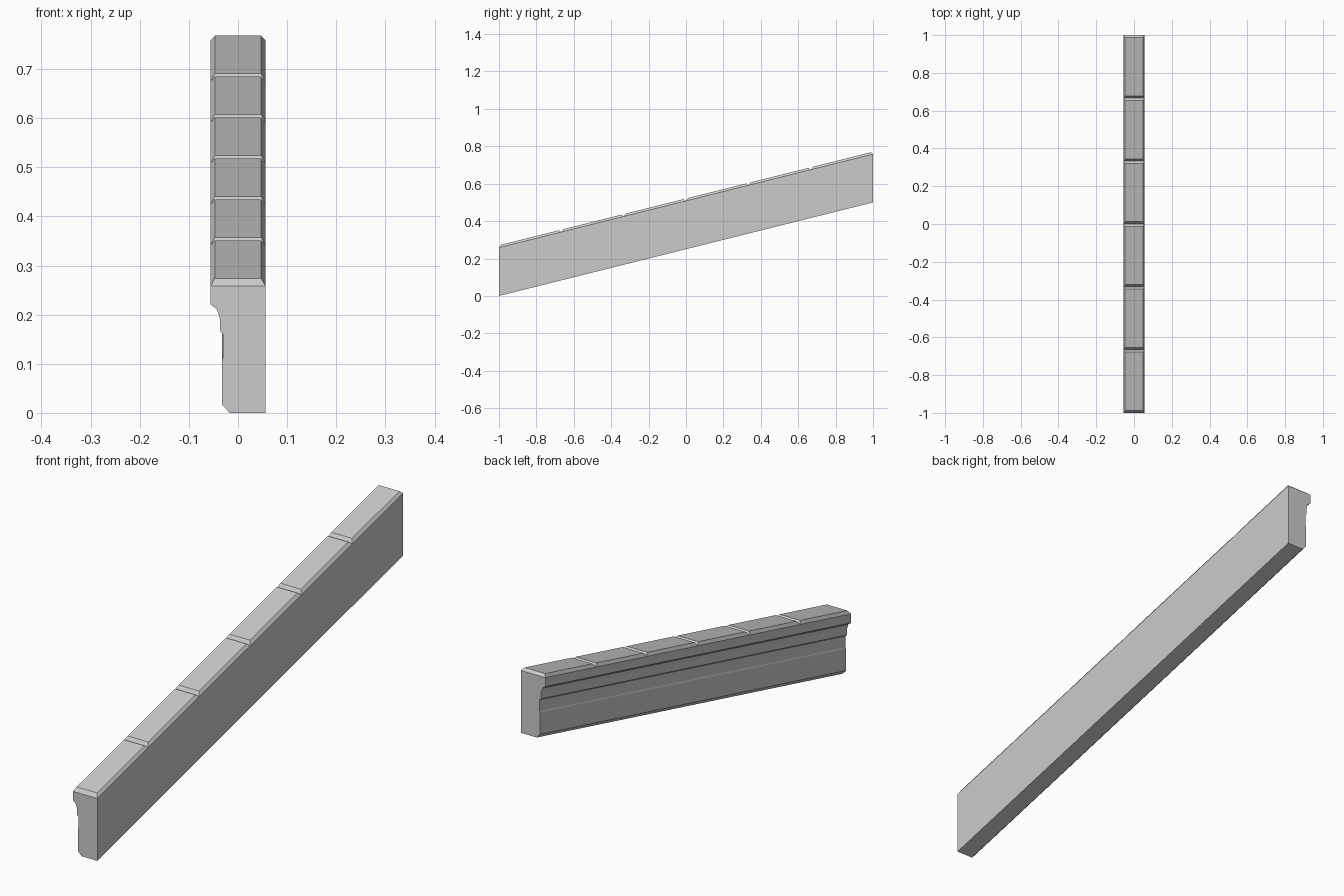
import bpy

if "Cube" in bpy.data.objects:
    bpy.data.objects.remove(bpy.data.objects["Cube"])

SLOPE = 0.25      # rise of the whole rail along y
W = 0.056         # half width
SHOULDER = 0.258  # height where the cap blocks start
TOP = 0.271
COUNT = 6


def slanted(x, y, z):
    return (x, y, z + SLOPE * (y + 1))


def make_object(name, verts, faces):
    mesh = bpy.data.meshes.new(name)
    mesh.from_pydata([slanted(*v) for v in verts], [], faces)
    mesh.validate()
    obj = bpy.data.objects.new(name, mesh)
    bpy.context.collection.objects.link(obj)
    return obj


# Moulded rail body: x, z profile swept along the slope, open under the caps
profile = [(W, SHOULDER), (W, 0), (-0.017, 0), (-0.0325, 0.017),
           (-0.0325, 0.108), (-0.0305, 0.113), (-0.0305, 0.160),
           (-0.036, 0.165), (-0.037, 0.192), (-0.043, 0.211),
           (-W, 0.221), (-W, SHOULDER)]
n = len(profile)
verts = [(x, y, z) for y in (-1, 1) for x, z in profile]
faces = [(i, i + n, i + n + 1, i + 1) for i in range(n - 1)]
faces += [tuple(range(n))[::1], tuple(reversed(range(n, 2 * n)))]
body = make_object("rail_body", verts, faces)
# Make every face point outward
body.data.flip_normals()


# Row of chamfered cap blocks forming V grooves where they meet
def cap_block(index):
    y0 = -1 + 2 * index / COUNT
    y1 = y0 + 2 / COUNT
    verts = []
    for inset_x, inset_y, z in ((0, 0, SHOULDER), (0.009, 0.012, TOP)):
        a, b = W - inset_x, inset_y
        verts += [(-a, y0 + b, z), (a, y0 + b, z),
                  (a, y1 - b, z), (-a, y1 - b, z)]
    faces = [(i, (i + 1) % 4, (i + 1) % 4 + 4, i + 4) for i in range(4)]
    faces.append((4, 5, 6, 7))
    make_object(f"cap_block_{index + 1}", verts, faces)


for k in range(COUNT):
    cap_block(k)

# Check the body winding: the right side must face +x
if body.data.polygons[0].normal.x < 0:
    body.data.flip_normals()
